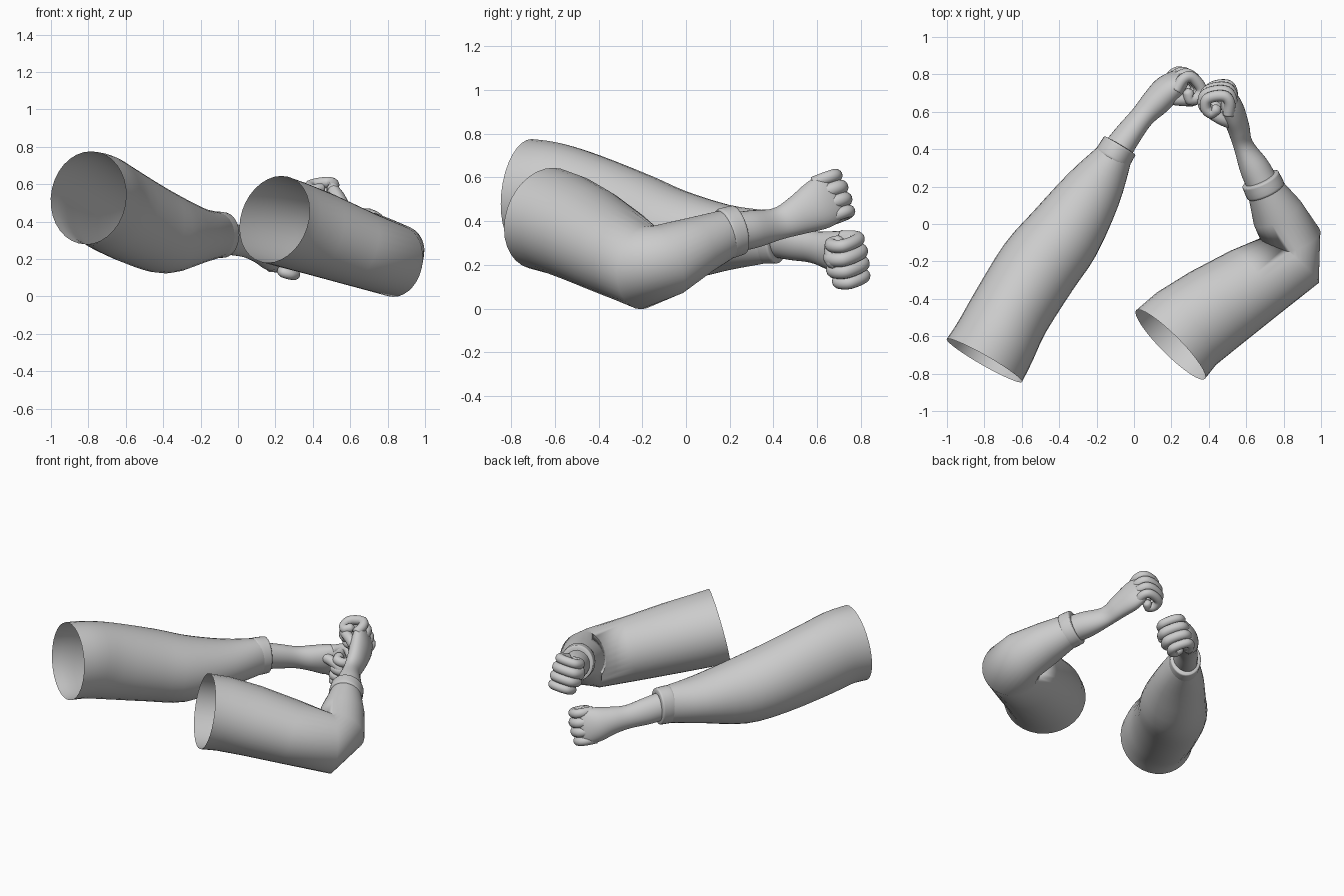
import bpy, bmesh, math
from mathutils import Vector

if "Cube" in bpy.data.objects:
    bpy.data.objects.remove(bpy.data.objects["Cube"], do_unlink=True)

grey = bpy.data.materials.new("plain_grey")
grey.use_nodes = True
grey.diffuse_color = (0.6, 0.6, 0.6, 1)
grey.node_tree.nodes["Principled BSDF"].inputs["Base Color"].default_value = (0.6, 0.6, 0.6, 1)
UP = Vector((0, 0, 1))


def spline(a, b, c, d, t):
    return 0.5 * (2 * b + (c - a) * t + (2 * a - 5 * b + 4 * c - d) * t * t
                  + (3 * b - a - 3 * c + d) * t ** 3)


def loft(name, rows, up=UP, steps=5, sides=32, caps=(False, False)):
    """Smooth tube through rows of (centre, half width, half height)."""
    pts = [Vector(r[0]) for r in rows]
    last = len(rows) - 1
    keys = []
    for i, r in enumerate(rows):
        tan = (pts[min(i + 1, last)] - pts[max(i - 1, 0)]).normalized()
        keys.append((pts[i], tan, Vector((r[1], r[2]))))
    dense = []
    for i in range(last):
        four = [keys[min(max(i + k, 0), last)] for k in (-1, 0, 1, 2)]
        for s in range(steps):
            dense.append([spline(*[q[j] for q in four], s / steps) for j in range(3)])
    dense.append(keys[-1])
    bm = bmesh.new()
    rings = []
    for c, tan, size in dense:
        side = tan.cross(up).normalized()
        top = side.cross(tan).normalized()
        rings.append([bm.verts.new(c + side * size.x * math.cos(a) + top * size.y * math.sin(a))
                      for a in (math.tau * k / sides for k in range(sides))])
    for r, q in zip(rings, rings[1:]):
        for k in range(sides):
            m = (k + 1) % sides
            bm.faces.new((r[k], r[m], q[m], q[k]))
    for ring, wanted in zip((rings[0], rings[-1]), caps):
        if wanted:
            bm.faces.new(ring)
    bmesh.ops.recalc_face_normals(bm, faces=bm.faces)
    mesh = bpy.data.meshes.new(name)
    bm.to_mesh(mesh)
    bm.free()
    mesh.materials.append(grey)
    for p in mesh.polygons:
        p.use_smooth = True
    obj = bpy.data.objects.new(name, mesh)
    bpy.context.collection.objects.link(obj)
    return obj


def cuff(name, start, end, w, h):
    """Slightly raised band that folds in against the wrist."""
    a, b = Vector(start), Vector(end)
    profile = [(-0.05, 0.94), (0, 0.99), (0.15, 1.02), (0.85, 1.0), (1, 0.96), (1.03, 0.72)]
    loft(name, [(a.lerp(b, t), w * s, h * s) for t, s in profile], steps=2)


def digit(name, path, r, up):
    """Rounded finger along a path."""
    path = [Vector(p) for p in path]
    tip = (path[-1] - path[-2]).normalized()
    rows = [(p, r, r) for p in path]
    rows += [(path[-1] + tip * r * 0.6, r * 0.8, r * 0.8), (path[-1] + tip * r, r * 0.2, r * 0.2)]
    loft(name, rows, up, steps=5, sides=14, caps=(True, True))


def fist(side, centre, forward, back, spacing):
    """Four curled fingers and a thumb around the knuckle centre."""
    centre = Vector(centre)
    f = Vector(forward).normalized()
    n = Vector(back)
    n = (n - f * n.dot(f)).normalized()
    u = f.cross(n)
    if u.z < 0:
        u = -u

    def place(a, b, c):
        return centre + f * a + n * b + u * c

    curl = [(-0.09, 0.0), (-0.02, 0.018), (0.025, 0.0), (0.035, -0.055),
            (0.02, -0.11), (-0.03, -0.125), (-0.065, -0.10), (-0.05, -0.07)]
    for i, finger in enumerate(("index", "middle", "ring", "little")):
        size = (0.92, 1.03, 1, 0.88)[i]
        path = [place(a * size, b * size, (1.5 - i) * spacing) for a, b in curl]
        digit(f"{side}_{finger}_finger", path, 0.033 * size, u)
    thumb = [(-0.15, 0.0, 0.03), (-0.115, -0.04, 0.055), (-0.08, -0.08, 0.06),
             (-0.045, -0.115, 0.045), (-0.03, -0.13, 0.02)]
    digit(f"{side}_thumb", [place(*p) for p in thumb], 0.033, n)
    return u


# Left arm: sharply bent sleeve, cuff, bare forearm and hand
loft("left_sleeve", [
    ((0.195, -0.645, 0.412), 0.26, 0.238),
    ((0.28, -0.56, 0.385), 0.25, 0.235),
    ((0.43, -0.455, 0.335), 0.238, 0.225),
    ((0.63, -0.325, 0.262), 0.215, 0.207),
    ((0.845, -0.19, 0.188), 0.19, 0.192),
    ((0.845, -0.08, 0.225), 0.158, 0.168),
    ((0.765, 0.06, 0.29), 0.14, 0.135),
    ((0.71, 0.17, 0.335), 0.105, 0.115),
    ((0.685, 0.215, 0.35), 0.095, 0.105)], steps=1)
cuff("left_cuff", (0.705, 0.175, 0.342), (0.675, 0.24, 0.36), 0.106, 0.116)
left_up = fist("left", (0.50, 0.69, 0.52), (-0.15, 0.92, 0.33), (0.93, 0.22, 0.17), 0.058)
loft("left_hand", [
    ((0.70, 0.19, 0.345), 0.085, 0.09),
    ((0.645, 0.30, 0.362), 0.08, 0.088),
    ((0.585, 0.42, 0.388), 0.053, 0.074),
    ((0.56, 0.51, 0.425), 0.058, 0.09),
    ((0.53, 0.60, 0.47), 0.06, 0.114),
    ((0.508, 0.66, 0.51), 0.045, 0.112),
    ((0.50, 0.69, 0.522), 0.025, 0.08)], left_up, caps=(False, True))

# Right arm: gently bent sleeve, cuff, bare forearm and hand
loft("right_sleeve", [
    ((-0.80, -0.73, 0.527), 0.232, 0.25),
    ((-0.74, -0.625, 0.514), 0.225, 0.249),
    ((-0.66, -0.47, 0.467), 0.218, 0.247),
    ((-0.51, -0.23, 0.387), 0.22, 0.232),
    ((-0.37, -0.05, 0.333), 0.205, 0.212),
    ((-0.22, 0.18, 0.325), 0.16, 0.152),
    ((-0.12, 0.34, 0.328), 0.108, 0.125),
    ((-0.085, 0.40, 0.33), 0.085, 0.115)], steps=3)
cuff("right_cuff", (-0.12, 0.345, 0.33), (-0.075, 0.42, 0.328), 0.098, 0.122)
right_up = fist("right", (0.255, 0.785, 0.235), (0.68, 0.7, -0.1), (-0.64, 0.67, 0.31), 0.06)
loft("right_hand", [
    ((-0.10, 0.38, 0.33), 0.08, 0.09),
    ((-0.03, 0.48, 0.305), 0.07, 0.085),
    ((0.045, 0.575, 0.283), 0.063, 0.075),
    ((0.115, 0.65, 0.268), 0.075, 0.088),
    ((0.18, 0.72, 0.25), 0.075, 0.11),
    ((0.24, 0.775, 0.238), 0.05, 0.112),
    ((0.265, 0.795, 0.235), 0.025, 0.08)], right_up, caps=(False, True))
